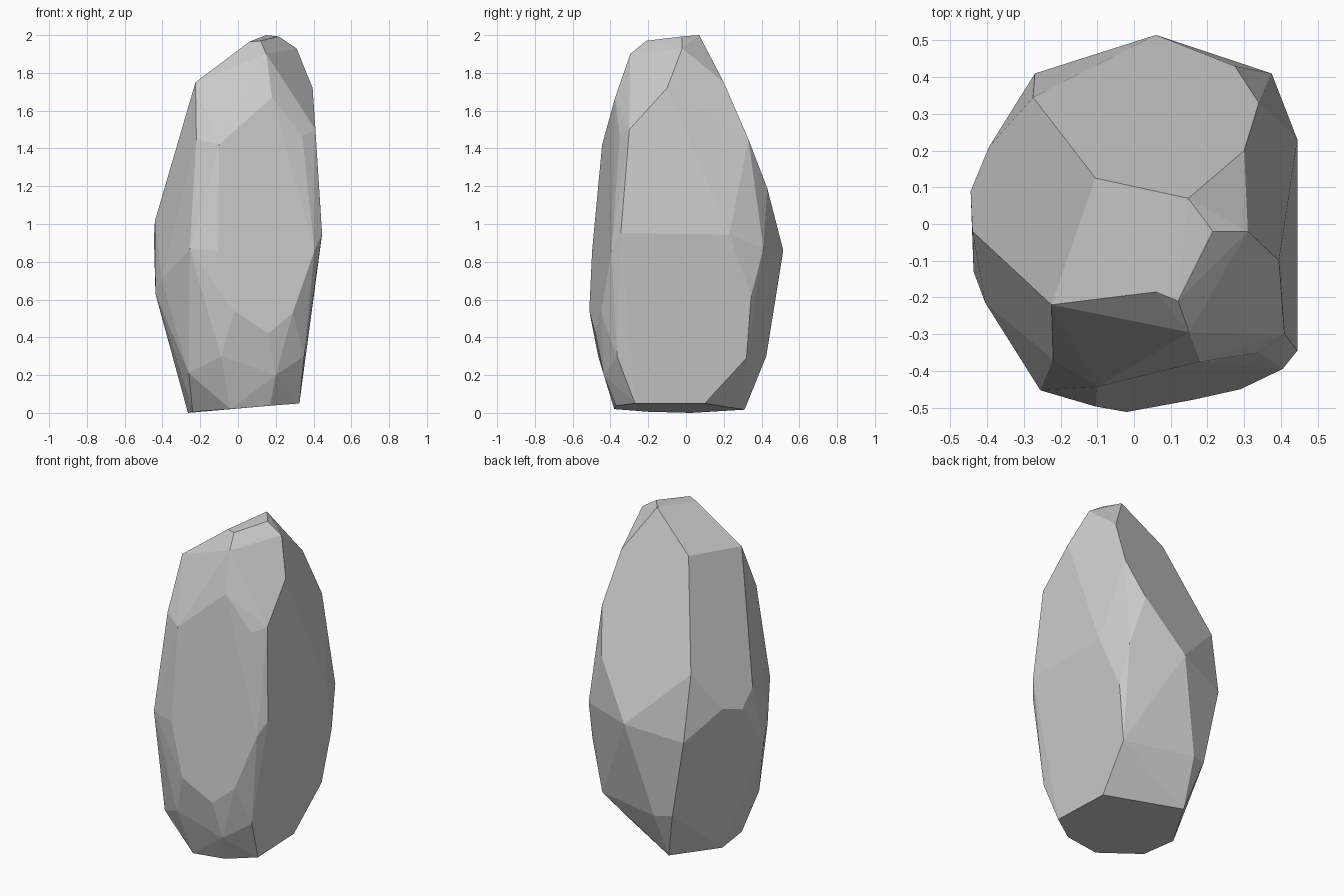
import bpy, bmesh, math

# Corner points of the chipped boulder, grouped by height band
base = [(.325, -.27, .05), (.31, .10, .05), (-.10, .31, .017), (-.265, .025, 0),
        (-.24, -.2, .006), (-.04, -.38, .02), (.17, -.37, .038),
        (.2, -.435, .2), (-.26, -.34, .21), (-.09, -.465, .3), (.35, -.365, .3),
        (.345, .32, .29), (-.08, .425, .3), (-.18, .39, .31)]
middle = [(.16, -.479, .42), (-.02, -.512, .54), (.29, -.45, .53), (.395, .345, .62),
          (-.437, -.13, .63), (-.405, -.215, .71), (-.27, .41, .79), (.405, -.395, .86),
          (-.105, -.497, .86), (-.255, -.453, .865), (.06, .515, .86), (.375, .41, .87),
          (-.445, .09, .925), (-.395, .21, .957), (.445, -.345, .95), (.445, .23, .945),
          (-.44, -.02, 1.016)]
crown = [(.275, .43, 1.19), (-.275, .345, 1.19), (-.1, -.444, 1.42), (-.22, -.37, 1.45),
         (.34, .33, 1.45), (.34, -.35, 1.465), (.41, -.3, 1.5), (.18, -.375, 1.67),
         (.395, -.1, 1.72), (.3, .2, 1.75), (-.225, -.22, 1.75), (-.105, .125, 1.79),
         (.15, -.295, 1.9), (.31, -.02, 1.93), (.06, -.185, 1.965), (.12, -.21, 1.97),
         (.215, -.02, 1.993), (.148, .07, 2.0)]

# Wrap a convex shell around the corners and merge almost-flat facets
bm = bmesh.new()
for p in base + middle + crown:
    bm.verts.new(p)
hull = bmesh.ops.convex_hull(bm, input=bm.verts[:])
loose = [v for v in bm.verts if not v.link_faces]
bmesh.ops.delete(bm, geom=loose, context='VERTS')
bmesh.ops.dissolve_limit(bm, angle_limit=math.radians(4),
                         verts=bm.verts[:], edges=bm.edges[:])
bmesh.ops.recalc_face_normals(bm, faces=bm.faces[:])

mesh = bpy.data.meshes.new("boulder")
bm.to_mesh(mesh)
bm.free()
rock = bpy.data.objects.new("boulder", mesh)
bpy.context.collection.objects.link(rock)
